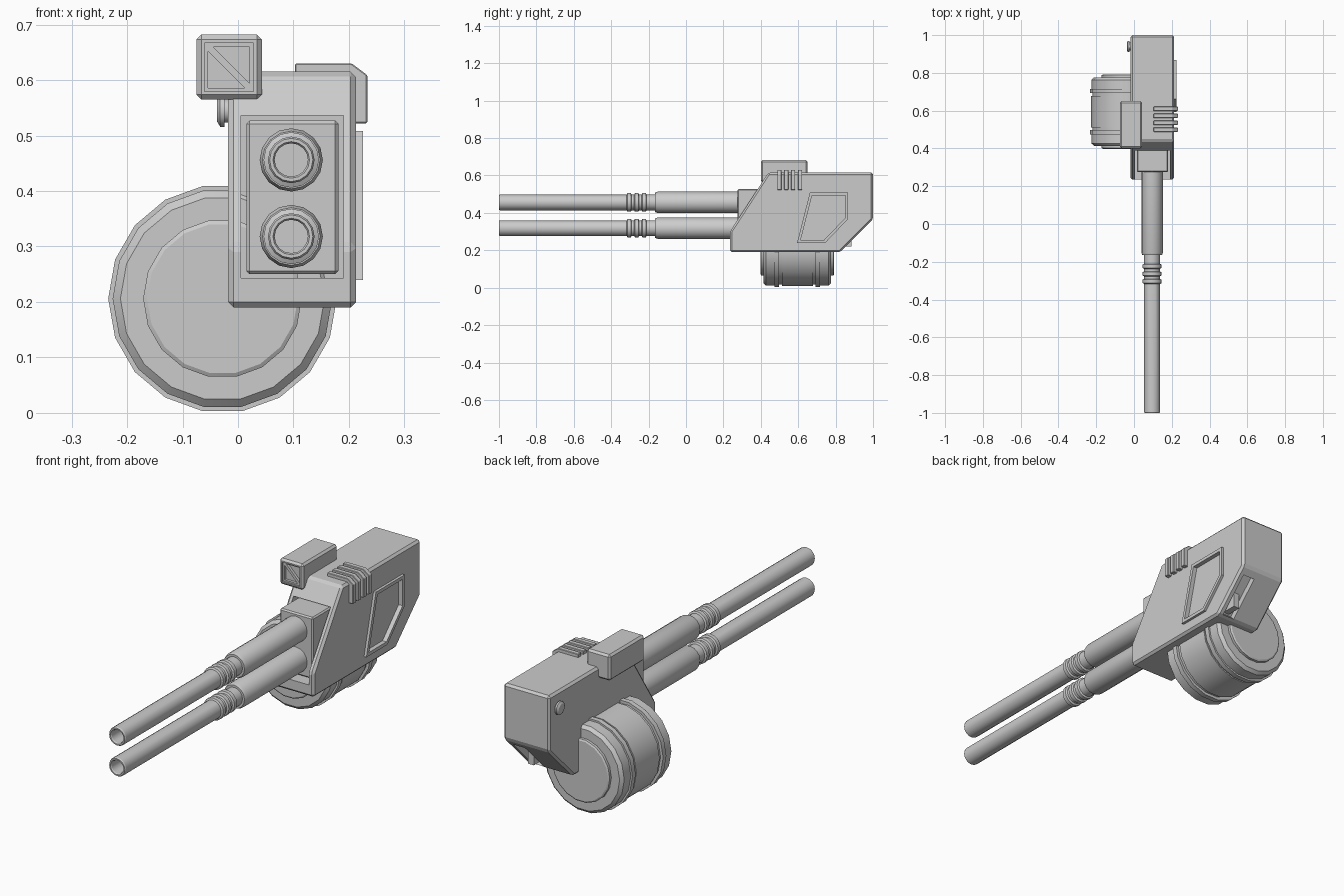
import bpy, bmesh
from math import cos, sin, tau, radians

if "Cube" in bpy.data.objects:
    bpy.data.objects.remove(bpy.data.objects["Cube"])


def finish(name, bm, smooth=False):
    bmesh.ops.recalc_face_normals(bm, faces=bm.faces)
    me = bpy.data.meshes.new(name)
    bm.to_mesh(me)
    bm.free()
    ob = bpy.data.objects.new(name, me)
    bpy.context.collection.objects.link(ob)
    bpy.ops.object.select_all(action='DESELECT')
    bpy.context.view_layer.objects.active = ob
    ob.select_set(True)
    if smooth:
        bpy.ops.object.shade_smooth_by_angle(angle=radians(30))
    return ob


def prism(name, pts, lo, hi, axis='x', bevel=0.0):
    """Extrude a profile: (y,z) along x, or (x,z) along y."""
    bm = bmesh.new()
    place = (lambda p, t: (t, p[0], p[1])) if axis == 'x' else (lambda p, t: (p[0], t, p[1]))
    a = [bm.verts.new(place(p, lo)) for p in pts]
    b = [bm.verts.new(place(p, hi)) for p in pts]
    bm.faces.new(a)
    bm.faces.new(b[::-1])
    for i in range(len(pts)):
        j = (i + 1) % len(pts)
        bm.faces.new((a[i], b[i], b[j], a[j]))
    bmesh.ops.recalc_face_normals(bm, faces=bm.faces)
    if bevel:
        bmesh.ops.bevel(bm, geom=bm.edges[:], offset=bevel, segments=1, affect='EDGES')
    return finish(name, bm)


def box(name, x0, x1, y0, y1, z0, z1, bevel=0.0):
    return prism(name, [(y0, z0), (y1, z0), (y1, z1), (y0, z1)], x0, x1, 'x', bevel)


def lathe(name, prof, c, n, axis='y'):
    """Spin (position, radius) pairs about an axis; zero radius closes an end."""
    bm = bmesh.new()
    rings = []
    for t, r in prof:
        ring = []
        for i in range(n if r else 1):
            u, v = r * cos(tau * i / n), r * sin(tau * i / n)
            ring.append(bm.verts.new((c[0] + u, t, c[1] + v) if axis == 'y' else (t, c[0] + u, c[1] + v)))
        rings.append(ring)
    for a, b in zip(rings, rings[1:]):
        for i in range(n):
            j = (i + 1) % n
            if len(a) == 1:
                bm.faces.new((a[0], b[i], b[j]))
            elif len(b) == 1:
                bm.faces.new((a[i], b[0], a[j]))
            else:
                bm.faces.new((a[i], b[i], b[j], a[j]))
    return finish(name, bm, True)


def cut(target, cutter):
    cutter.hide_render = True
    bpy.context.view_layer.objects.active = target
    m = target.modifiers.new("cut", 'BOOLEAN')
    m.operation, m.solver, m.object = 'DIFFERENCE', 'EXACT', cutter
    bpy.ops.object.modifier_apply(modifier=m.name)
    bpy.data.objects.remove(cutter)


# Receiver housing with the front recess and the slot in the rear slope
body = prism("housing", [(.235, .19), (.825, .19), (1.0, .365), (1.0, .615), (.44, .615), (.235, .30)],
             -.018, .213, 'x', .01)
cut(body, box("recess_cutter", .005, .19, .1, .42, .243, .536))
cut(body, prism("slot_cutter", [(.85, .175), (.99, .315), (.95, .355), (.81, .215)], .125, .185))
box("slot_catch", .14, .17, .80, .885, .22, .30)

# Barrel mounting block
box("barrel_block", .015, .181, .275, .45, .25, .527, .006)

# Twin barrels with three cooling rings and a hollow muzzle
prof = [(-.88, 0), (-.88, .03), (-.995, .03), (-1.0, .033), (-1.0, .039), (-.995, .042), (-.317, .042)]
for y in (-.317, -.277, -.237):
    prof += [(y, .042), (y + .004, .05), (y + .022, .05), (y + .026, .042)]
prof += [(-.165, .042), (-.165, .052), (-.152, .057), (.4, .057), (.4, 0)]
for name, z in (("upper_barrel", .456), ("lower_barrel", .318)):
    lathe(name, prof, (.096, z), 16)

# Ammunition drum, symmetric about its middle
half = [(.398, 0), (.398, .136), (.402, .143), (.414, .143), (.414, .184), (.427, .198),
        (.474, .198), (.474, .206), (.497, .206), (.497, .193), (.512, .193), (.512, .199)]
drum = half + [(1.19 - y, r) for y, r in half[::-1]]
lathe("ammo_drum", drum, (-.028, .206), 18)

# Sight box with two triangular windows in its front
sight = box("sight_box", -.075, .043, .40, .65, .565, .682, .009)
cut(sight, box("frame_cutter", -.06, .028, .39, .408, .579, .667))
for pts in ([(-.054, .652), (-.054, .586), (.012, .586)], [(-.045, .66), (.021, .66), (.021, .594)]):
    cut(sight, prism("window_cutter", pts, .38, .42, 'y'))

# Ribs wrapped over the top right edge
rib = [(.103, .60), (.103, .63), (.205, .63), (.233, .609), (.233, .522), (.20, .522), (.20, .60)]
for i in range(4):
    y = .488 + i * .037
    prism("cooling_rib", rib, y, y + .022, 'y', .002)

# Raised frame on the right side, with a sunken middle
outer = [(.594, .24), (.745, .24), (.867, .368), (.867, .508), (.662, .508)]
inner = [(.613, .255), (.738, .255), (.852, .374), (.852, .493), (.674, .493)]
frame = prism("side_frame", outer, .203, .225)
for ob in (frame, body):
    cut(ob, prism("panel_cutter", inner, .205, .24))

# Round button on the left side
lathe("side_button", [(-.01, .0), (-.01, .022), (-.024, .022), (-.024, .03), (-.032, .03), (-.038, .02), (-.038, 0)],
      (.94, .545), 14, 'x')
